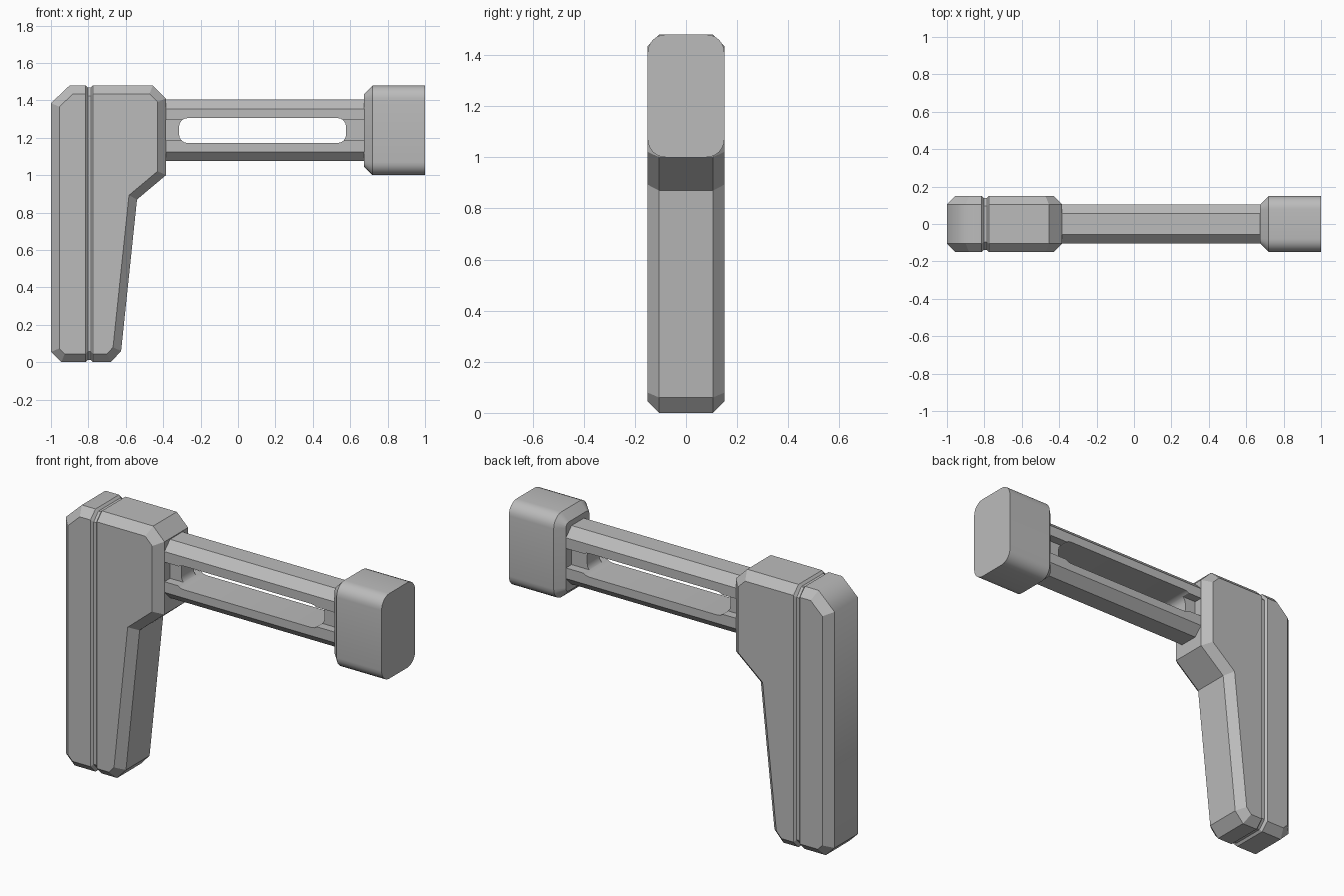
import bpy, bmesh, math
from mathutils import Vector

if "Cube" in bpy.data.objects:
    bpy.data.objects.remove(bpy.data.objects["Cube"], do_unlink=True)

grey = bpy.data.materials.new("light grey")
grey.use_nodes = True
grey.diffuse_color = (0.5, 0.5, 0.5, 1)
grey.node_tree.nodes["Principled BSDF"].inputs["Base Color"].default_value = (0.5, 0.5, 0.5, 1)

CHAMFER = 0.045
MID_Z = 1.24


def prism(points, length):
    """Extrude a closed outline by a vector; returns the bmesh."""
    bm = bmesh.new()
    face = bm.faces.new([bm.verts.new(p) for p in points])
    new = bmesh.ops.extrude_face_region(bm, geom=[face])["geom"]
    moved = [v for v in new if isinstance(v, bmesh.types.BMVert)]
    bmesh.ops.translate(bm, verts=moved, vec=length)
    bmesh.ops.recalc_face_normals(bm, faces=bm.faces)
    return bm


def finish(bm, name):
    mesh = bpy.data.meshes.new(name)
    bm.to_mesh(mesh)
    bm.free()
    mesh.materials.append(grey)
    obj = bpy.data.objects.new(name, mesh)
    bpy.context.collection.objects.link(obj)
    return obj


def smooth(obj, degrees=30):
    bpy.ops.object.select_all(action="DESELECT")
    obj.select_set(True)
    bpy.context.view_layer.objects.active = obj
    bpy.ops.object.shade_smooth_by_angle(angle=math.radians(degrees))


# Shoulder stock: side outline with chamfered rims
outline = [(-1, 0.055), (-0.945, 0), (-0.68, 0), (-0.625, 0.06), (-0.54, 0.87),
           (-0.385, 1), (-0.385, 1.41), (-0.455, 1.48), (-0.9, 1.48), (-1, 1.385)]
half = 0.15 - CHAMFER
bm = prism([(x, -half, z) for x, z in outline], (0, 2 * half, 0))
caps = [f for f in bm.faces if abs(f.normal.y) > 0.9]
bmesh.ops.inset_individual(bm, faces=caps, thickness=CHAMFER, depth=CHAMFER,
                           use_even_offset=True)

# Groove between the butt pad and the stock
for x in (-0.815, -0.803, -0.787, -0.775):
    bmesh.ops.bisect_plane(bm, geom=bm.verts[:] + bm.edges[:] + bm.faces[:],
                           plane_co=(x, 0, 0), plane_no=(1, 0, 0))
for v in bm.verts:
    if abs(v.co.x + 0.795) < 0.01:
        v.co.y *= 0.92
        v.co.z += 0.012 if v.co.z < 0.7 else -0.012

# Only the upper rear corner is softly shaded
for f in bm.faces:
    f.smooth = True
for e in bm.edges:
    a, b = (v.co for v in e.verts)
    across = abs((b - a).normalized().y) > 0.99
    e.smooth = across and max(a.x, b.x) < -0.89 and min(a.z, b.z) > 1.3
finish(bm, "shoulder_stock")

# Tube: octagonal section with a channel along both sides
quarter = [(0.055, 0.165), (0.105, 0.115), (0.105, 0.055), (0.055, 0.055)]
right = quarter + [(y, -z) for y, z in reversed(quarter)]
section = right + [(-y, z) for y, z in reversed(right)]
bm = prism([(-0.42, y, MID_Z + z) for y, z in section], (1.12, 0, 0))
tube = finish(bm, "tube")

# Rounded slot through the tube
bm = prism([(x, -0.2, z) for x, z in ((-0.315, 1.172), (0.578, 1.172), (0.578, 1.305), (-0.315, 1.305))],
           (0, 0.4, 0))
corners = [e for e in bm.edges if abs(e.verts[0].co.y - e.verts[1].co.y) > 0.1]
bmesh.ops.bevel(bm, geom=corners, offset=0.045, segments=4, profile=0.5, affect="EDGES")
cutter = finish(bm, "slot_cutter")
cutter.hide_render = True
cut = tube.modifiers.new("slot", "BOOLEAN")
cut.operation = "DIFFERENCE"
cut.solver = "EXACT"
cut.object = cutter
bpy.context.view_layer.objects.active = tube
bpy.ops.object.modifier_apply(modifier=cut.name)
bpy.data.objects.remove(cutter, do_unlink=True)
smooth(tube)

# Front block: rounded section, chamfered where it meets the tube
radius = 0.07
rounded = []
for i, (sy, sz) in enumerate(((1, 1), (-1, 1), (-1, -1), (1, -1))):
    for k in range(7):
        a = math.radians(90 * i + 15 * k)
        rounded.append((sy * (0.15 - radius) + radius * math.cos(a),
                        MID_Z + sz * (0.24 - radius) + radius * math.sin(a)))
bm = prism([(0.72, y, z) for y, z in rounded], (0.28, 0, 0))
back = [f for f in bm.faces if f.normal.x < -0.9]
bmesh.ops.inset_individual(bm, faces=back, thickness=CHAMFER, depth=CHAMFER,
                           use_even_offset=True)
smooth(finish(bm, "front_block"))
